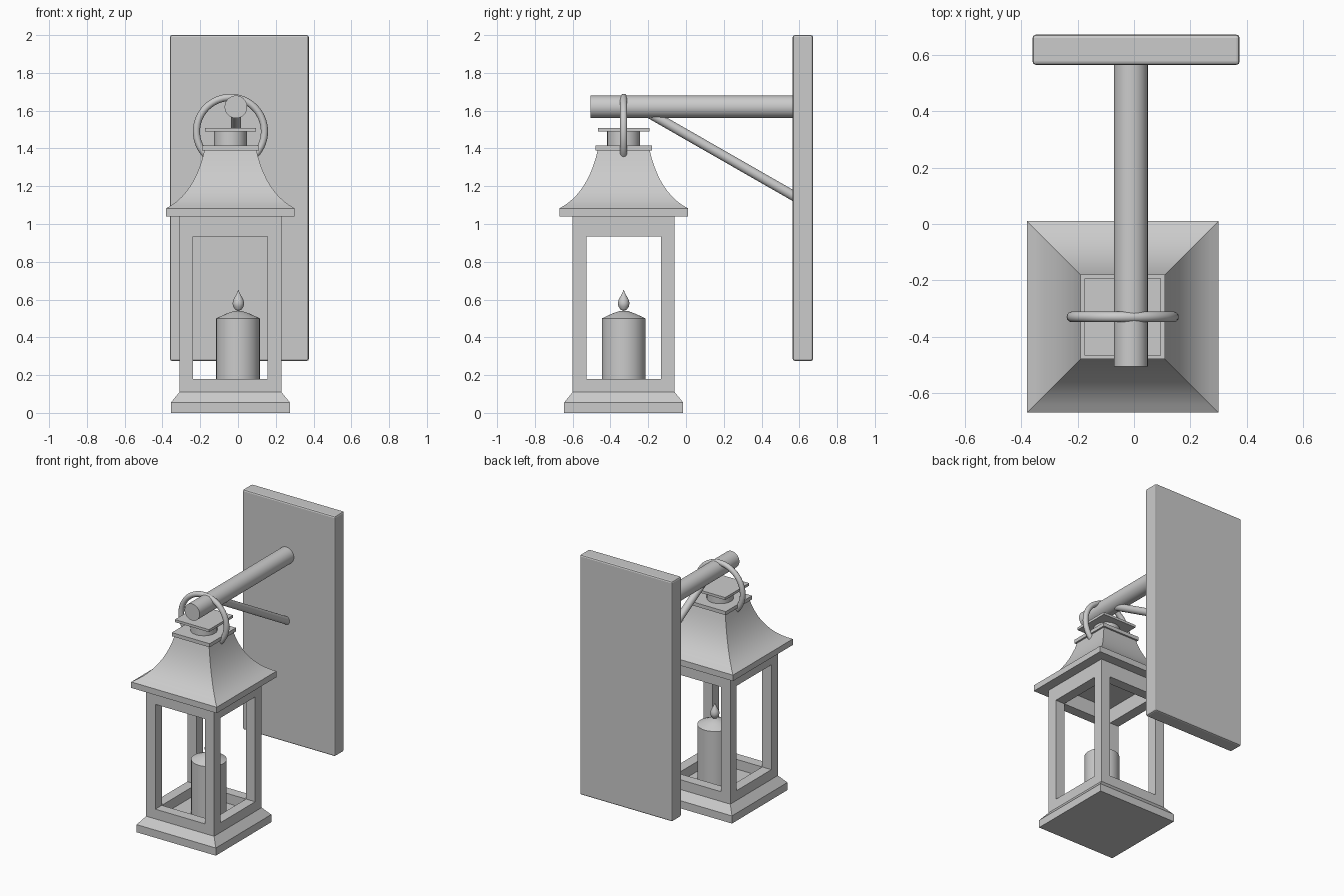
import bpy, bmesh, math
from mathutils import Vector

if "Cube" in bpy.data.objects:
    bpy.data.objects.remove(bpy.data.objects["Cube"])

LX, LY = -0.04, -0.33          # lantern axis
ARM_X = -0.011                 # arm axis


def make(name, bm, smooth=False):
    bmesh.ops.recalc_face_normals(bm, faces=bm.faces)
    mesh = bpy.data.meshes.new(name)
    bm.to_mesh(mesh)
    bm.free()
    ob = bpy.data.objects.new(name, mesh)
    bpy.context.collection.objects.link(ob)
    if smooth:
        bpy.ops.object.select_all(action='DESELECT')
        ob.select_set(True)
        bpy.context.view_layer.objects.active = ob
        bpy.ops.object.shade_smooth_by_angle(angle=math.radians(35))
    return ob


def box(name, x0, x1, y0, y1, z0, z1):
    bm = bmesh.new()
    bmesh.ops.create_cube(bm, size=1)
    for v in bm.verts:
        v.co = ((x0 + x1) / 2 + v.co.x * (x1 - x0),
                (y0 + y1) / 2 + v.co.y * (y1 - y0),
                (z0 + z1) / 2 + v.co.z * (z1 - z0))
    return make(name, bm)


def lathe(name, profile, cx, cy, sides=32, smooth=True):
    """Stack rings of (radius, z); four sides give a square stack of half widths."""
    k, a0 = (math.sqrt(2), math.pi / 4) if sides == 4 else (1, 0)
    bm = bmesh.new()
    rings = []
    for r, z in profile:
        if r == 0:
            rings.append([bm.verts.new((cx, cy, z))] * sides)
        else:
            rings.append([bm.verts.new((cx + r * k * math.cos(a0 + i * math.tau / sides),
                                        cy + r * k * math.sin(a0 + i * math.tau / sides), z))
                          for i in range(sides)])
    for a, b in zip(rings, rings[1:]):
        for i in range(sides):
            j = (i + 1) % sides
            bm.faces.new(list(dict.fromkeys((a[i], a[j], b[j], b[i]))))
    for ring in (rings[0], rings[-1]):
        if ring[0] is not ring[1]:
            bm.faces.new(ring)
    return make(name, bm, smooth)


def rod(name, p, q, r, sides=32):
    p, q = Vector(p), Vector(q)
    bm = bmesh.new()
    bmesh.ops.create_cone(bm, cap_ends=True, segments=sides, radius1=r, radius2=r,
                          depth=(q - p).length)
    rot = (q - p).to_track_quat('Z', 'Y')
    for v in bm.verts:
        v.co = rot @ v.co + (p + q) / 2
    return make(name, bm, True)


# Wall bracket
plate = box("wall_plate", -0.36, 0.375, 0.565, 0.672, 0.275, 2.0)
bev = plate.modifiers.new("edge_bevel", 'BEVEL')
bev.width = 0.011
bev.segments = 2
rod("arm", (ARM_X, -0.505, 1.62), (ARM_X, 0.58, 1.62), 0.06)
rod("brace", (ARM_X, -0.19, 1.584), (ARM_X, 0.58, 1.143), 0.026, 20)

# Hanging ring
bpy.ops.mesh.primitive_torus_add(location=(LX, LY, 1.49), rotation=(math.pi / 2, 0, 0),
                                 major_radius=0.18, minor_radius=0.019,
                                 major_segments=56, minor_segments=14)
bpy.context.object.name = "hanging_ring"
bpy.ops.object.shade_smooth()

# Base with sloped shoulder
lathe("base", [(0.315, 0), (0.315, 0.055), (0.27, 0.11)], LX, LY, 4, False)

# Frame: four corner posts, with lower and upper rails
OUT, INN = 0.27, 0.197
for sx in (-1, 1):
    for sy in (-1, 1):
        xs = sorted((LX + sx * INN, LX + sx * OUT))
        ys = sorted((LY + sy * INN, LY + sy * OUT))
        box("corner_post", *xs, *ys, 0.11, 1.04)
for label, z0, z1 in (("lower_rail", 0.11, 0.18), ("upper_rail", 0.933, 1.04)):
    for s in (-1, 1):
        box(label, LX - INN, LX + INN, *sorted((LY + s * INN, LY + s * OUT)), z0, z1)
        box(label, *sorted((LX + s * INN, LX + s * OUT)), LY - INN, LY + INN, z0, z1)

# Roof: eave slab and concave flare
curve = []
for i in range(11):
    t = i / 10
    a, b, c = (1 - t) ** 2, 2 * t * (1 - t), t * t
    curve.append((a * 0.34 + b * 0.19 + c * 0.137, a * 1.083 + b * 1.16 + c * 1.392))
lathe("roof", [(0.34, 1.04)] + curve, LX, LY, 4)

# Chimney: collar, round neck, cap
lathe("collar", [(0.15, 1.39), (0.15, 1.416)], LX, LY, 4, False)
lathe("neck", [(0.087, 1.416), (0.087, 1.49)], LX, LY)
lathe("chimney_cap", [(0.136, 1.49), (0.136, 1.508)], LX, LY, 4, False)

# Candle and flame
lathe("candle", [(0.116, 0.11), (0.116, 0.5), (0.06, 0.526), (0.025, 0.538), (0, 0.541)], 0.0, LY)
lathe("flame", [(0, 0.54), (0.016, 0.546), (0.027, 0.562), (0.031, 0.58), (0.026, 0.6),
                (0.014, 0.622), (0.006, 0.638), (0, 0.652)], 0.002, LY, 20)
